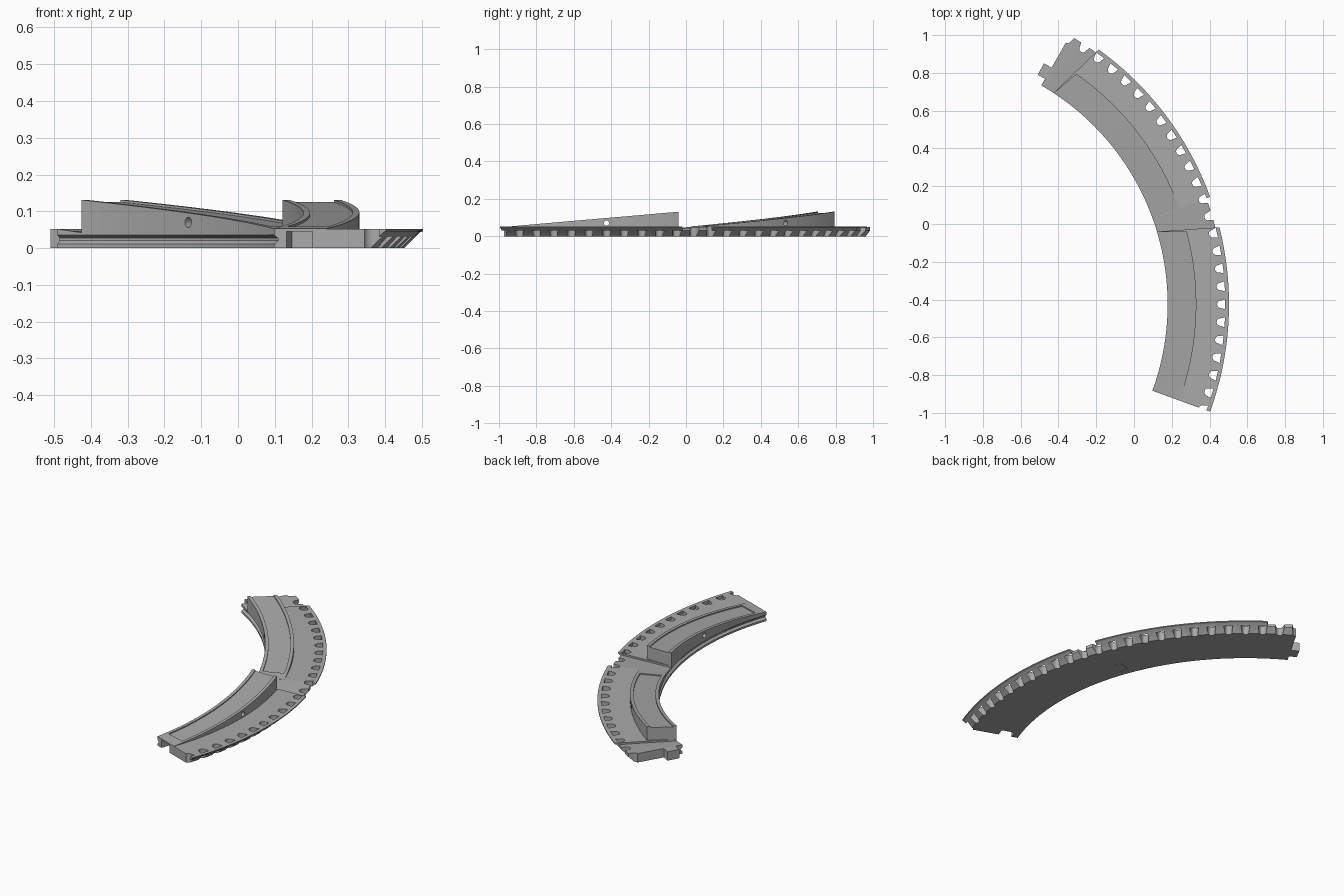
import bpy, bmesh, math
from mathutils import Matrix, Vector

if "Cube" in bpy.data.objects:
    bpy.data.objects.remove(bpy.data.objects["Cube"], do_unlink=True)

CENTRE = Vector((-1.16, -0.425, 0))
INNER, WALL, OUTER = 1.338, 1.49, 1.663
DECK, DIP = 0.052, 0.042
HALF = math.radians(20)

grey = bpy.data.materials.new("track grey")
grey.use_nodes = True
grey.diffuse_color = (0.4, 0.4, 0.4, 1)
grey.node_tree.nodes["Principled BSDF"].inputs["Base Color"].default_value = (0.4, 0.4, 0.4, 1)


def polar(r, a, z):
    return CENTRE + Vector((r * math.cos(a), r * math.sin(a), z))


def make_object(name, bm):
    bmesh.ops.recalc_face_normals(bm, faces=bm.faces)
    mesh = bpy.data.meshes.new(name)
    bm.to_mesh(mesh)
    bm.free()
    mesh.materials.append(grey)
    obj = bpy.data.objects.new(name, mesh)
    bpy.context.collection.objects.link(obj)
    return obj


def loft(bm, rings):
    """Join closed rings of points into one capped solid."""
    rows = [[bm.verts.new(p) for p in ring] for ring in rings]
    n = len(rows[0])
    for a, b in zip(rows, rows[1:]):
        for i in range(n):
            j = (i + 1) % n
            bm.faces.new((a[i], a[j], b[j], b[i]))
    bm.faces.new(rows[0])
    bm.faces.new(rows[-1])


def sweep(name, section, start, end, turn, steps=24):
    """Sweep section(t) -> [(r, z)] between two angles given per radius."""
    bm = bmesh.new()
    rings = []
    for s in range(steps + 1):
        t = s / steps
        rings.append([polar(r, turn + start(r) * (1 - t) + end(r) * t, z)
                      for r, z in section(t)])
    loft(bm, rings)
    return make_object(name, bm)


def cut(obj, cutters):
    for c in cutters:
        m = obj.modifiers.new("cut", 'BOOLEAN')
        m.operation, m.solver, m.object = 'DIFFERENCE', 'EXACT', c
    bpy.context.view_layer.update()
    graph = bpy.context.evaluated_depsgraph_get()
    mesh = bpy.data.meshes.new_from_object(obj.evaluated_get(graph))
    obj.modifiers.clear()
    obj.data = mesh


def at(angle):
    return lambda r: angle


def step_angle(r):
    """Slanting line where the raised part stops."""
    return math.asin((0.385 + max(0, r - WALL) * 0.13) / r)


def block(r0, r1, z0, z1):
    return lambda t: [(r0, z0), (r1, z0), (r1, z1), (r0, z1)]


def groove(top):
    """Inner wall with a V groove, from the top down."""
    return [(INNER, top), (INNER, 0.036), (1.35, 0.027), (1.35, 0.02), (INNER, 0.011), (INNER, 0)]


def deck_section(t):
    return [(1.612, 0), (1.655, 0.043), (OUTER, 0.046), (OUTER, DECK)] + groove(DECK)


def joint_section(t):
    z = DIP + (DECK - DIP) * t
    return [(1.612, 0), (1.642, 0.03), (1.642, z)] + groove(z)


def ramp_top(t):
    return 0.053 + 0.078 * t


def ramp_section(t):
    return block(INNER, WALL, DECK, ramp_top(t))(t)


def recess_section(t):
    z = ramp_top(0.07 + 0.95 * t) - 0.006
    return block(INNER + 0.018, WALL - 0.018, z, z + 0.06)(t)


def pocket_cutter(turn):
    """D-shaped pockets, flat side outwards, spaced along the rim."""
    outline = [(1.643, -0.026), (1.643, 0.026)]
    for i in range(9):
        a = math.radians(90 + i * 22.5)
        outline.append((1.62 + 0.02 * math.cos(a), 0.02 * math.sin(a)))
    bm = bmesh.new()
    for k in range(-6, 7):
        a = turn + k * HALF / 6
        loft(bm, [[polar(r, a + w / r, z) for r, w in outline] for z in (-0.05, 0.1)])
    return make_object("pocket_cutter", bm)


def pin_cutter(turn):
    bm = bmesh.new()
    bmesh.ops.create_cone(bm, cap_ends=True, segments=20, radius1=0.014, radius2=0.014, depth=0.4,
                          matrix=Matrix.Translation(polar(1.41, turn, 0.07))
                          @ Matrix.Rotation(turn, 4, 'Z') @ Matrix.Rotation(math.pi / 2, 4, 'Y'))
    return make_object("pin_cutter", bm)


def build_piece(label, turn):
    # Base with toothed rim, low joint beyond the step, ramp and coupling tab
    base = sweep(label + "_base", deck_section, at(-HALF), step_angle, turn)
    joint = sweep(label + "_joint", joint_section, step_angle, at(HALF), turn, 4)
    ramp = sweep(label + "_ramp", ramp_section, at(-HALF), step_angle, turn)
    tab = sweep(label + "_tab", block(1.378, 1.447, 0, DECK),
                at(HALF - 0.005), at(HALF + 0.032), turn, 2)

    # Cutters for pockets, coupling socket, ramp recess and pin hole
    pockets = pocket_cutter(turn)
    socket = sweep("socket_cutter", block(1.375, 1.45, -0.02, 0.045),
                   at(-HALF - 0.02), at(-HALF + 0.034), turn, 2)
    recess = sweep("recess_cutter", recess_section, at(-HALF + 0.045),
                   lambda r: step_angle(r) + 0.013, turn)
    pin = pin_cutter(turn)
    cut(base, [pockets, socket])
    cut(joint, [pockets])
    cut(ramp, [recess, pin])
    for c in (pockets, socket, recess, pin):
        bpy.data.objects.remove(c, do_unlink=True)
    return [base, joint, ramp, tab]


parts = build_piece("front_piece", 0) + build_piece("back_piece", 2 * HALF)

bpy.ops.object.select_all(action='DESELECT')
for p in parts:
    p.select_set(True)
bpy.context.view_layer.objects.active = parts[0]
bpy.ops.object.shade_smooth_by_angle(angle=math.radians(30))
